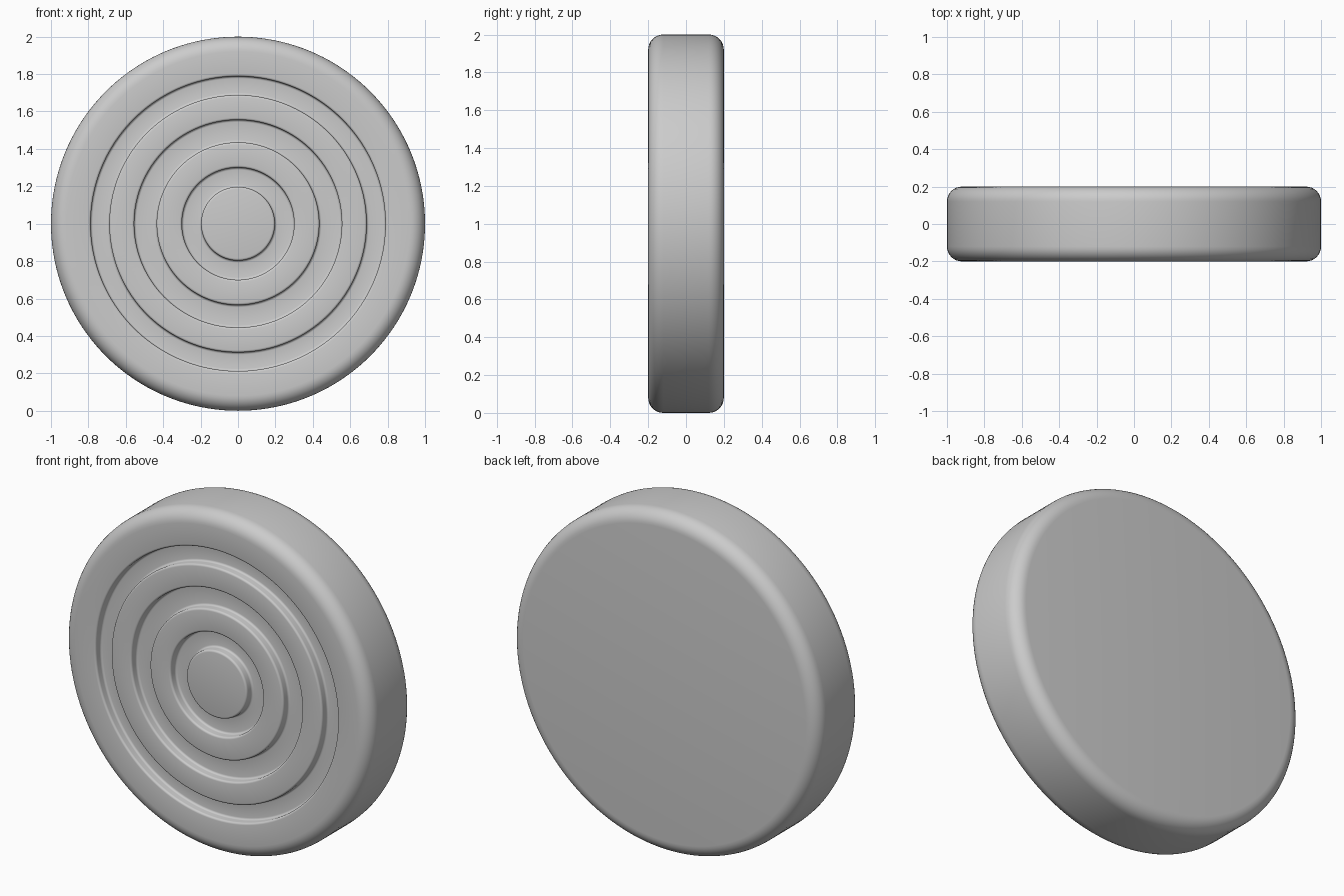
import bpy, bmesh, math

if "Cube" in bpy.data.objects:
    bpy.data.objects.remove(bpy.data.objects["Cube"])

SEG = 160
HALF = 0.2       # half thickness
RIM = 0.08       # rim rounding
DEPTH = 0.05     # groove depth
SOFT = 0.012     # groove edge rounding


def arc(cr, cy, rad, a0, a1, n):
    # points as (radius, y)
    pts = []
    for i in range(n + 1):
        a = math.radians(a0 + (a1 - a0) * i / n)
        pts.append((cr + rad * math.cos(a), cy + rad * math.sin(a)))
    return pts


def groove(r0, r1):
    # Rounded lip, wall, filleted floor, wall, rounded lip
    f, b, s = -HALF, -HALF + DEPTH, SOFT
    return (arc(r0 - s, f + s, s, -90, 0, 4)
            + arc(r0 + s, b - s, s, 180, 90, 4)
            + arc(r1 - s, b - s, s, 90, 0, 4)
            + arc(r1 + s, f + s, s, 180, 270, 4))


# Half profile from front centre to back centre
profile = [(0, -HALF)]
for r0, r1 in ((0.197, 0.30), (0.435, 0.555), (0.688, 0.788)):
    profile += groove(r0, r1)
profile += arc(1 - RIM, -HALF + RIM, RIM, -90, 0, 8)
profile += arc(1 - RIM, HALF - RIM, RIM, 0, 90, 8)
profile.append((0, HALF))

# Grooved disc: profile turned around the front-to-back axis
bm = bmesh.new()
verts = [bm.verts.new((r, y, 1)) for r, y in profile]
edges = [bm.edges.new(p) for p in zip(verts, verts[1:])]
bmesh.ops.spin(bm, geom=verts + edges, cent=(0, 0, 1), axis=(0, 1, 0),
               angle=math.tau, steps=SEG, use_duplicate=False)
bmesh.ops.remove_doubles(bm, verts=bm.verts, dist=1e-5)
bmesh.ops.recalc_face_normals(bm, faces=bm.faces)
mesh = bpy.data.meshes.new("grooved_disc")
bm.to_mesh(mesh)
bm.free()
disc = bpy.data.objects.new("grooved_disc", mesh)
bpy.context.collection.objects.link(disc)

# Smooth shading
bpy.context.view_layer.objects.active = disc
disc.select_set(True)
bpy.ops.object.shade_smooth_by_angle(angle=math.radians(35))
